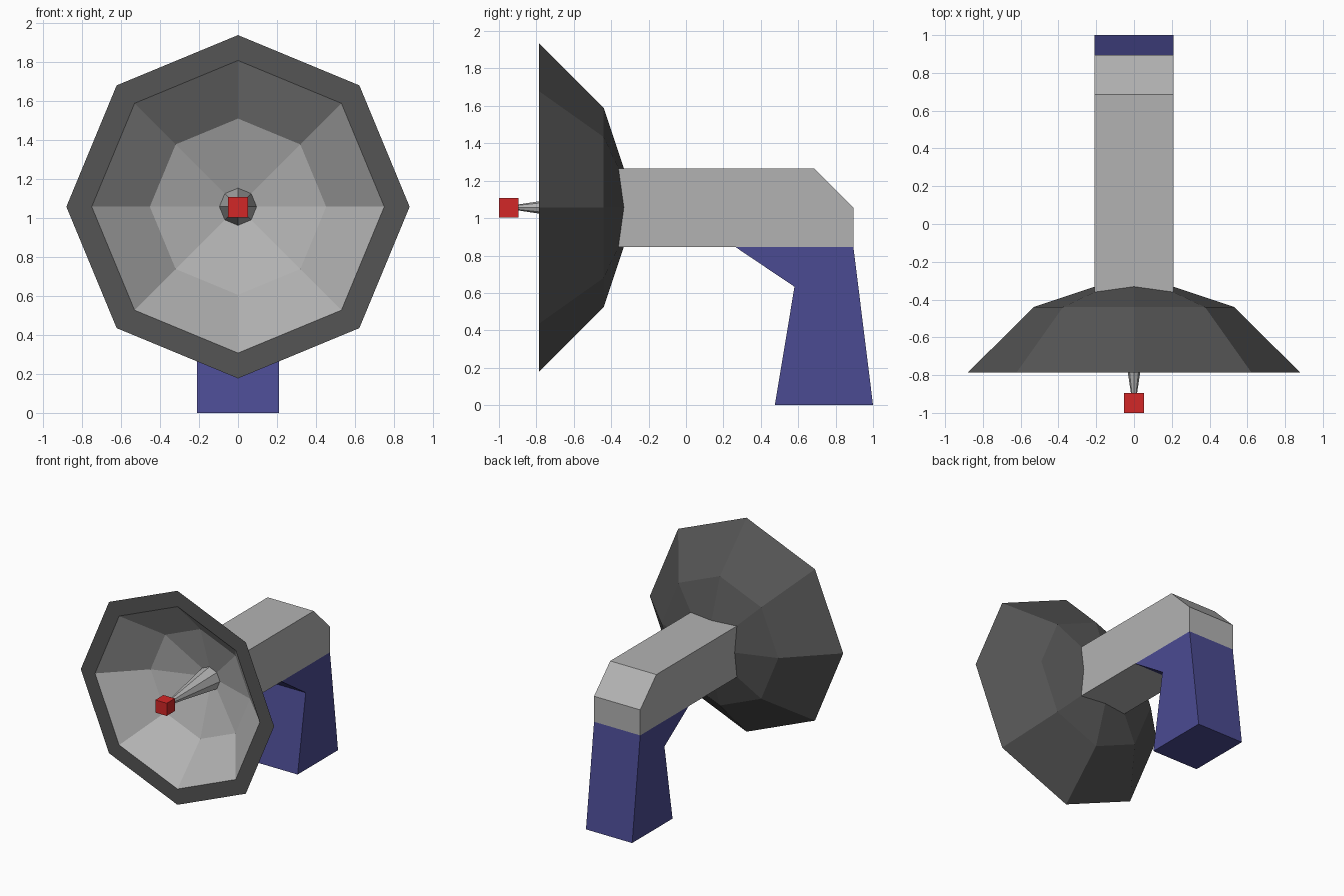
import bpy, bmesh, math

if "Cube" in bpy.data.objects:
    bpy.data.objects.remove(bpy.data.objects["Cube"])

AXIS_Z = 1.057   # height of the dish axis


def material(name, rgb):
    m = bpy.data.materials.new(name)
    m.diffuse_color = (*rgb, 1)
    m.use_nodes = True
    m.node_tree.nodes["Principled BSDF"].inputs["Base Color"].default_value = m.diffuse_color
    return m


light_grey = material("light grey", (0.45, 0.45, 0.45))
dark_grey = material("dark grey", (0.09, 0.09, 0.09))
blue = material("navy blue", (0.07, 0.07, 0.29))
red = material("red", (0.65, 0.02, 0.02))


def finish(bm, name, mats):
    bmesh.ops.recalc_face_normals(bm, faces=bm.faces[:])
    me = bpy.data.meshes.new(name)
    bm.to_mesh(me)
    bm.free()
    for m in mats:
        me.materials.append(m)
    ob = bpy.data.objects.new(name, me)
    bpy.context.collection.objects.link(ob)
    return ob


def extrude_profile(name, pts, half, mat):
    """Side profile of (y, z) points extruded across x."""
    bm = bmesh.new()
    face = bm.faces.new([bm.verts.new((-half, y, z)) for y, z in pts])
    out = bmesh.ops.extrude_face_region(bm, geom=[face])["geom"]
    verts = [v for v in out if isinstance(v, bmesh.types.BMVert)]
    bmesh.ops.translate(bm, verts=verts, vec=(2 * half, 0, 0))
    return finish(bm, name, [mat])


def lathe(name, profile, mats, bands, n=8):
    """Revolve (y, radius) points about the dish axis; bands gives a material per ring of faces."""
    bm = bmesh.new()
    rings = []
    for y, r in profile:
        count = n if r > 0 else 1
        rings.append([bm.verts.new((r * math.sin(math.tau * i / n), y,
                                    AXIS_Z + r * math.cos(math.tau * i / n)))
                      for i in range(count)])
    for a, b, mi in zip(rings, rings[1:], bands):
        for i in range(n):
            j = (i + 1) % n
            quad = [a[i % len(a)], a[j % len(a)], b[j % len(b)], b[i % len(b)]]
            f = bm.faces.new(list(dict.fromkeys(quad)))
            f.material_index = mi
    return finish(bm, name, mats)


# Dish: dark shell and rim, light inner bowl
lathe("dish",
      [(-0.262, 0), (-0.44, 0.532), (-0.787, 0.88),
       (-0.787, 0.75), (-0.49, 0.452), (-0.34, 0)],
      [dark_grey, light_grey], [0, 0, 0, 1, 1])

# Tapered feed horn and receiver block
lathe("feed_horn", [(-0.36, 0), (-0.368, 0.096), (-0.91, 0.014), (-0.91, 0)],
      [light_grey], [0, 0, 0])
extrude_profile("receiver", [(-1, 1.003), (-0.895, 1.003), (-0.895, 1.107), (-1, 1.107)],
                0.052, red)

# Support arm with chamfered back corner
extrude_profile("arm", [(-0.36, 0.845), (0.895, 0.845), (0.895, 1.055),
                        (0.685, 1.265), (-0.36, 1.265)], 0.21, light_grey)

# Pedestal with forward bracket
extrude_profile("pedestal", [(0.475, 0), (1.0, 0), (0.895, 0.845),
                             (0.265, 0.845), (0.58, 0.633)], 0.21, blue)
